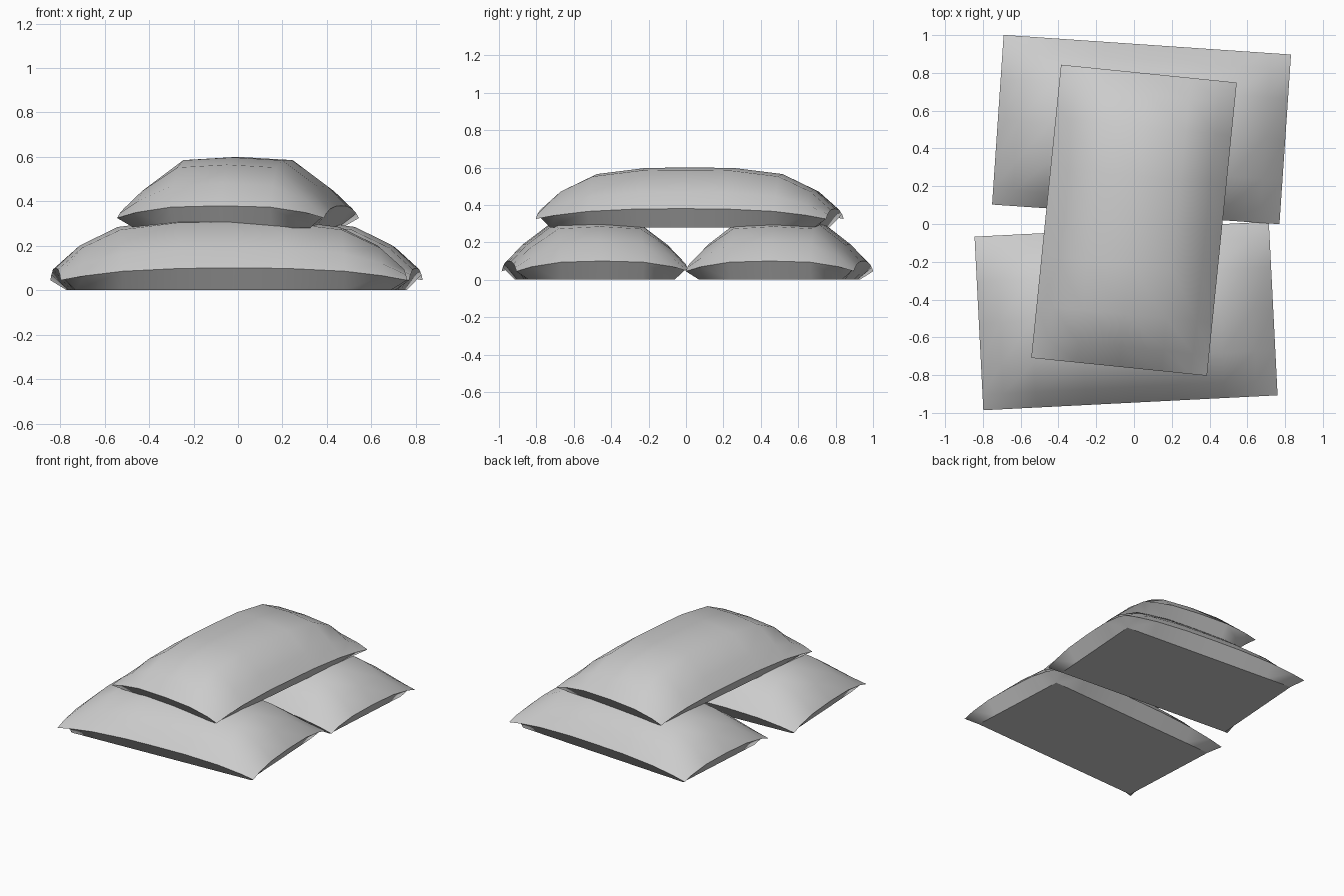
import bpy, bmesh, math

if "Cube" in bpy.data.objects:
    bpy.data.objects.remove(bpy.data.objects["Cube"])

# Stuffed-bag height profiles: (position from centre, fullness)
LONG = [(0, 1), (.3, .99), (.64, .84), (.86, .46), (1, 0)]
SHORT = [(0, 1), (.48, .94), (.82, .4), (1, 0)]
THICK, SEAM, DROOP = .32, .10, .055


def mirrored(profile):
    return [(-p, f) for p, f in reversed(profile[1:])] + profile


def bag(name, length, width, location, angle):
    bm = bmesh.new()
    us, vs = mirrored(LONG), mirrored(SHORT)
    nu, nv = len(us), len(vs)

    def on_rim(i, j):
        return i in (0, nu - 1) or j in (0, nv - 1)

    # upper shell swells from the seam, lower shell is a flat base
    shells = []
    for upper in (True, False):
        grid = {}
        for i, (u, fu) in enumerate(us):
            for j, (v, fv) in enumerate(vs):
                if not upper and on_rim(i, j):
                    grid[i, j] = shells[0][i, j]
                    continue
                seam = SEAM - DROOP * abs(u * v) ** 3
                z = seam + (THICK - SEAM) * fu * fv if upper else 0
                x, y = u, v
                if not upper:
                    x = math.copysign(.91, u) if i in (1, nu - 2) else u
                    y = math.copysign(.85, v) if j in (1, nv - 2) else v
                grid[i, j] = bm.verts.new((x * length / 2, y * width / 2, z))
        shells.append(grid)
        for i in range(nu - 1):
            for j in range(nv - 1):
                q = [grid[i, j], grid[i + 1, j], grid[i + 1, j + 1], grid[i, j + 1]]
                bm.faces.new(q if upper else q[::-1])
    mesh = bpy.data.meshes.new(name)
    bm.to_mesh(mesh)
    bm.free()
    obj = bpy.data.objects.new(name, mesh)
    bpy.context.collection.objects.link(obj)
    obj.location = location
    obj.rotation_euler.z = math.radians(angle)
    bpy.ops.object.select_all(action='DESELECT')
    obj.select_set(True)
    bpy.context.view_layer.objects.active = obj
    bpy.ops.object.shade_smooth_by_angle(angle=math.radians(40))
    return obj


# Two bags side by side with a third laid across them
bag("back_bag", 1.525, .90, (.04, .50, 0), -3.9)
bag("front_bag", 1.56, .92, (-.042, -.487, 0), 2.9)
bag("top_bag", 1.56, .935, (0, .02, .28), 84.2)
